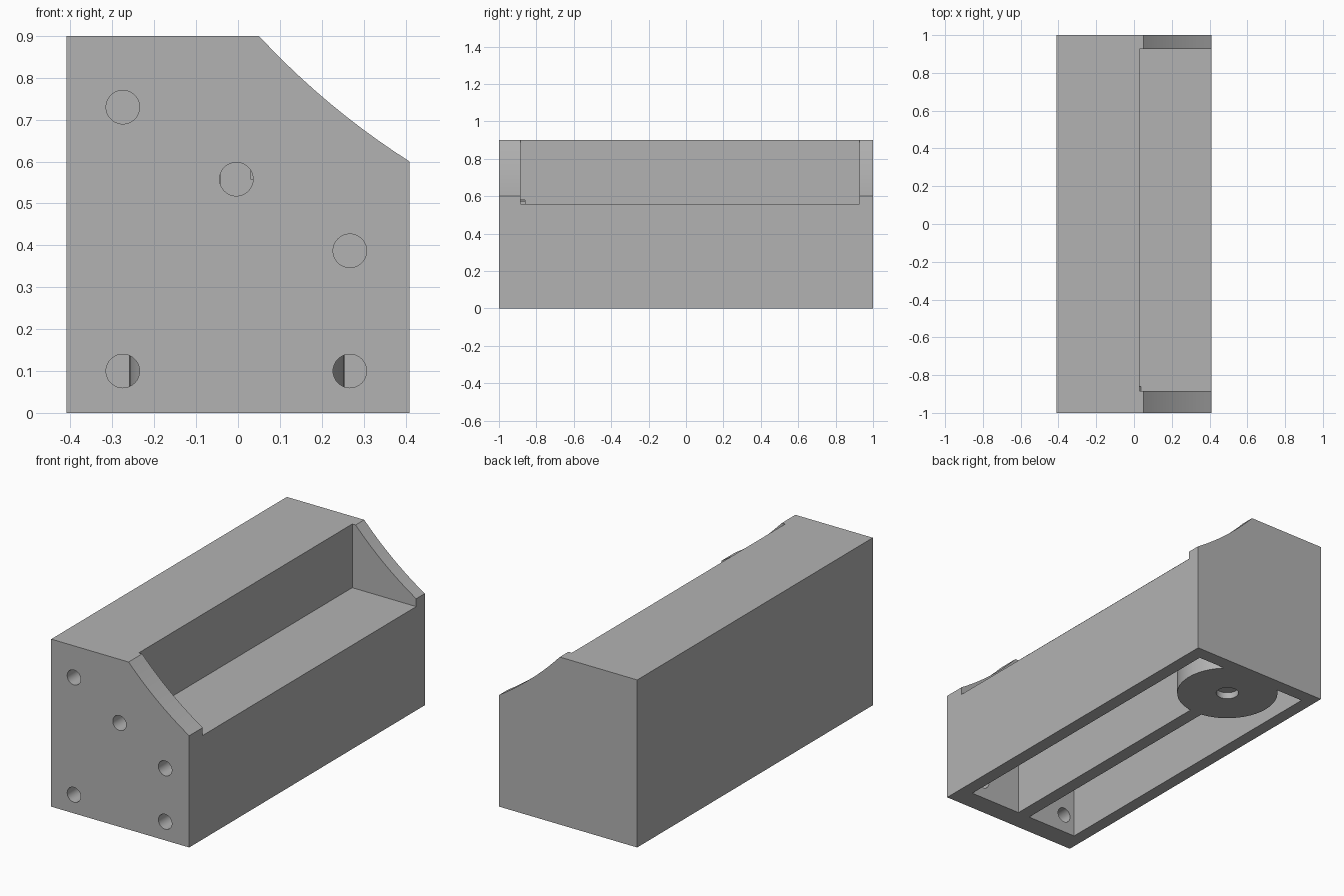
import bpy, bmesh, math
from mathutils import Matrix

cube = bpy.data.objects.get("Cube")
if cube:
    bpy.data.objects.remove(cube)

grey = bpy.data.materials.new("grey")
grey.use_nodes = True
COLOUR = (0.45, 0.45, 0.45, 1)
grey.diffuse_color = COLOUR
grey.node_tree.nodes["Principled BSDF"].inputs["Base Color"].default_value = COLOUR


def make(name, bm):
    bmesh.ops.recalc_face_normals(bm, faces=bm.faces)
    mesh = bpy.data.meshes.new(name)
    bm.to_mesh(mesh)
    bm.free()
    mesh.materials.append(grey)
    ob = bpy.data.objects.new(name, mesh)
    bpy.context.collection.objects.link(ob)
    return ob


def box(name, x, y, z):
    bm = bmesh.new()
    bmesh.ops.create_cube(bm, size=1)
    for v in bm.verts:
        v.co = [lo + (c + 0.5) * (hi - lo) for c, (lo, hi) in zip(v.co, (x, y, z))]
    return make(name, bm)


def cylinder(name, centre, radius, depth, along_y=False):
    bm = bmesh.new()
    turn = Matrix.Rotation(math.pi / 2, 4, 'X') if along_y else Matrix()
    bmesh.ops.create_cone(bm, cap_ends=True, segments=48, radius1=radius, radius2=radius,
                          depth=depth, matrix=Matrix.Translation(centre) @ turn)
    return make(name, bm)


def cut(target, cutter):
    cutter.hide_render = True
    mod = target.modifiers.new("cut", 'BOOLEAN')
    mod.operation = 'DIFFERENCE'
    mod.solver = 'EXACT'
    mod.object = cutter
    bpy.context.view_layer.objects.active = target
    bpy.ops.object.modifier_apply(modifier=mod.name)
    bpy.data.objects.remove(cutter)


# Housing: end profile with a slightly hollow slope, extruded lengthwise
profile = [(-0.41, 0), (0.41, 0)]
STEPS = 10
for i in range(STEPS + 1):
    t = i / STEPS
    sag = 0.06 * t * (1 - t)
    profile.append((0.41 - 0.36 * t - 0.64 * sag, 0.6 + 0.3 * t - 0.77 * sag))
profile.append((-0.41, 0.9))
bm = bmesh.new()
end = bm.faces.new([bm.verts.new((x, -1, z)) for x, z in profile])
side = bmesh.ops.extrude_face_region(bm, geom=[end])
bmesh.ops.translate(bm, vec=(0, 2, 0),
                    verts=[g for g in side["geom"] if isinstance(g, bmesh.types.BMVert)])
housing = make("housing", bm)

# Open tray on the sloped side
FRONT, BACK = -0.885, 0.927
cut(housing, box("tray_cutter", (0.03, 0.6), (FRONT, BACK), (0.558, 1.1)))

# Two pockets open underneath, leaving a centre rib and a round boss
for x, top in (((-0.342, -0.042), 0.83), ((0.03, 0.338), 0.488)):
    pocket = box("pocket_cutter", x, (FRONT, BACK), (-0.1, top))
    cut(pocket, cylinder("boss", (-0.003, 0.74, 0), 0.257, 0.5))
    cut(housing, pocket)

# Shallow recess in the boss
cut(housing, cylinder("recess_cutter", (-0.003, 0.74, 0), 0.057, 0.07))

# Bolt holes in the front end
for x, z in ((-0.275, 0.1), (0.267, 0.1), (-0.275, 0.73), (-0.004, 0.558), (0.267, 0.387)):
    cut(housing, cylinder("hole_cutter", (x, -0.96, z), 0.04, 0.2, along_y=True))

# Smooth round walls, crisp edges
bpy.ops.object.select_all(action='DESELECT')
housing.select_set(True)
bpy.context.view_layer.objects.active = housing
bpy.ops.object.shade_smooth_by_angle(angle=math.radians(30))
